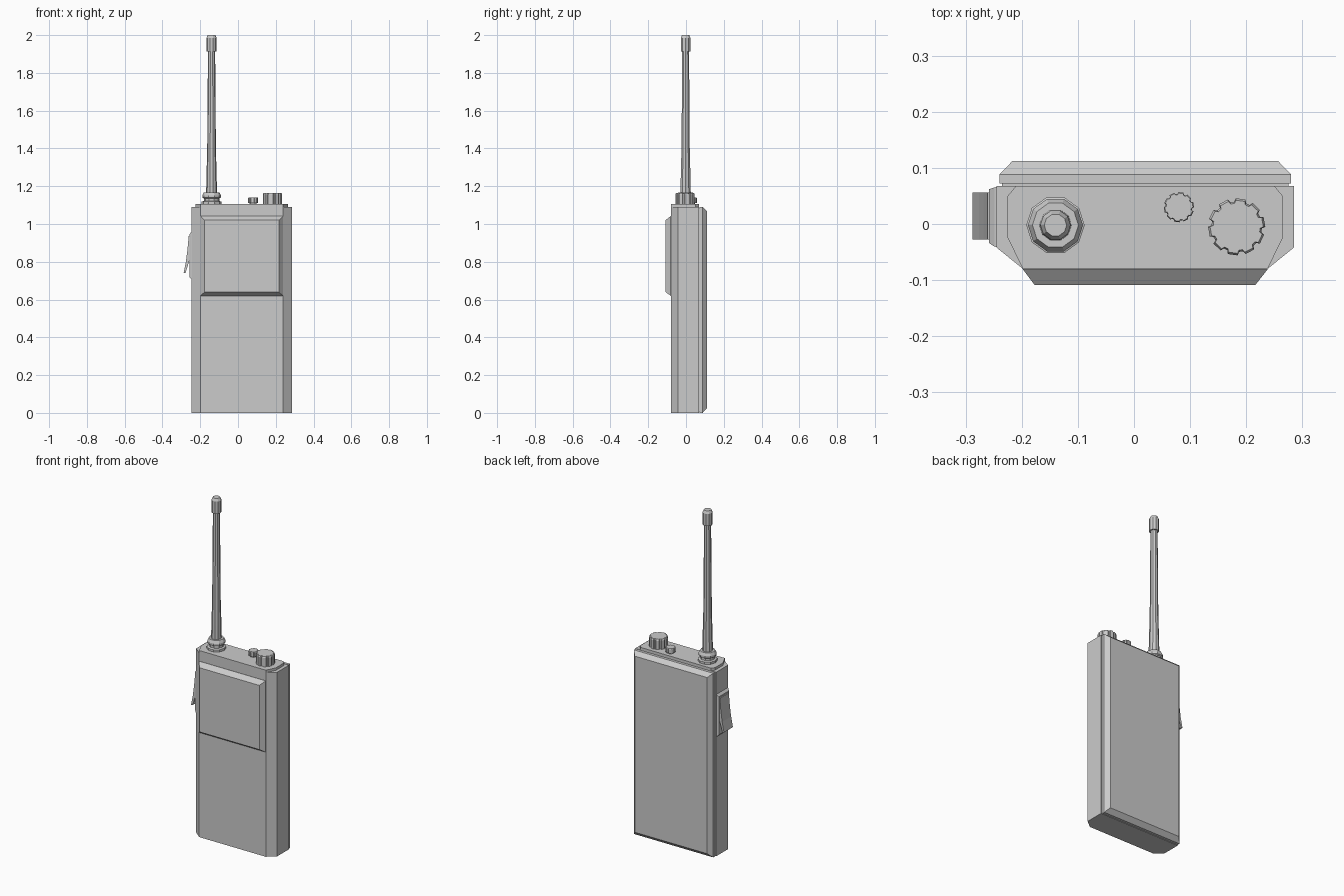
import bpy, bmesh
from math import sin, cos, pi

if "Cube" in bpy.data.objects:
    bpy.data.objects.remove(bpy.data.objects["Cube"])


def loft(name, rings):
    """Join matching rings of points into a closed, flat-shaded solid."""
    bm = bmesh.new()
    vs = [[bm.verts.new(p) for p in r] for r in rings]
    n = len(rings[0])
    for a, b in zip(vs, vs[1:]):
        for i in range(n):
            j = (i + 1) % n
            bm.faces.new((a[i], a[j], b[j], b[i]))
    bm.faces.new(vs[0])
    bm.faces.new(vs[-1])
    bmesh.ops.recalc_face_normals(bm, faces=bm.faces)
    me = bpy.data.meshes.new(name)
    bm.to_mesh(me)
    bm.free()
    ob = bpy.data.objects.new(name, me)
    bpy.context.collection.objects.link(ob)
    return ob


def prism(name, outline, z0, z1):
    return loft(name, [[(x, y, z) for x, y in outline] for z in (z0, z1)])


def rect_y(x0, x1, z0, z1, y):
    return [(x0, y, z0), (x1, y, z0), (x1, y, z1), (x0, y, z1)]


def rect_x(y0, y1, z0, z1, x):
    return [(x, y0, z0), (x, y1, z0), (x, y1, z1), (x, y0, z1)]


def turned(name, cx, cy, profile, n=10):
    return loft(name, [[(cx + r * cos(2 * pi * i / n), cy + r * sin(2 * pi * i / n), z)
                        for i in range(n)] for r, z in profile])


def fluted_knob(name, cx, cy, r, z0, z1, lobes, depth):
    # each lobe is a raised rib followed by a shallow groove
    def ring(z, s):
        pts = []
        for i in range(lobes):
            for f, rr in ((0.0, r), (0.55, r), (0.65, r - depth), (0.9, r - depth)):
                a = 2 * pi * (i + f) / lobes
                pts.append((cx + rr * s * cos(a), cy + rr * s * sin(a), z))
        return pts
    h = z1 - z0
    return loft(name, [ring(z0, 1), ring(z1 - 0.12 * h, 1), ring(z1, 0.93)])


# Main case with chamfered front corners
prism("case", [(-.245, .068), (-.245, -.042), (-.198, -.08), (.238, -.08),
               (.285, -.042), (.285, .068)], 0, 1.09)

# Raised deck on top
prism("top_deck", [(-.21, .068), (-.225, .05), (-.225, -.025), (-.198, -.08), (.238, -.08),
                   (.265, -.025), (.265, .05), (.25, .068)], 1.085, 1.105)

# Rear battery cover with a thin recessed seam
loft("back_seam", [rect_y(-.235, .275, .006, 1.084, y) for y in (.06, .075)])
loft("back_cover", [rect_y(-.24, .28, 0, 1.09, .072),
                    rect_y(-.24, .28, 0, 1.09, .088),
                    rect_y(-.217, .257, .025, 1.068, .112)])

# Raised front speaker panel
loft("speaker_panel", [rect_y(-.198, .238, .62, 1.042, -.075),
                       rect_y(-.198, .238, .62, 1.042, -.081),
                       rect_y(-.177, .216, .64, 1.02, -.109)])

# Talk button: bezel and flared lever
loft("talk_button_bezel", [rect_x(-.042, .067, .705, .96, -.24),
                           rect_x(-.04, .065, .71, .955, -.249),
                           rect_x(-.034, .062, .72, .945, -.258)])
lever = [(-.25, .942), (-.261, .935), (-.268, .86), (-.276, .80), (-.288, .74),
         (-.278, .74), (-.25, .83)]
loft("talk_button_lever", [[(x, y, z) for x, z in lever] for y in (-.028, .056)])

# Antenna: stepped collar, tapered mast, cap
AX, AY = -.14, -.002
turned("antenna_collar", AX, AY, [(.052, 1.1), (.052, 1.118), (.041, 1.122), (.041, 1.135),
                                  (.049, 1.14), (.049, 1.152), (.041, 1.168), (.03, 1.168)])
turned("antenna_mast", AX, AY, [(.029, 1.15), (.027, 1.25), (.023, 1.4), (.019, 1.92)])
turned("antenna_cap", AX, AY, [(.027, 1.912), (.027, 1.985), (.02, 2.0)])

# Control knobs
fluted_knob("volume_knob", .183, -.005, .051, 1.1, 1.165, 10, .006)
turned("channel_knob_stem", .08, .03, [(.018, 1.1), (.018, 1.12)])
fluted_knob("channel_knob", .08, .03, .027, 1.112, 1.14, 10, .003)
